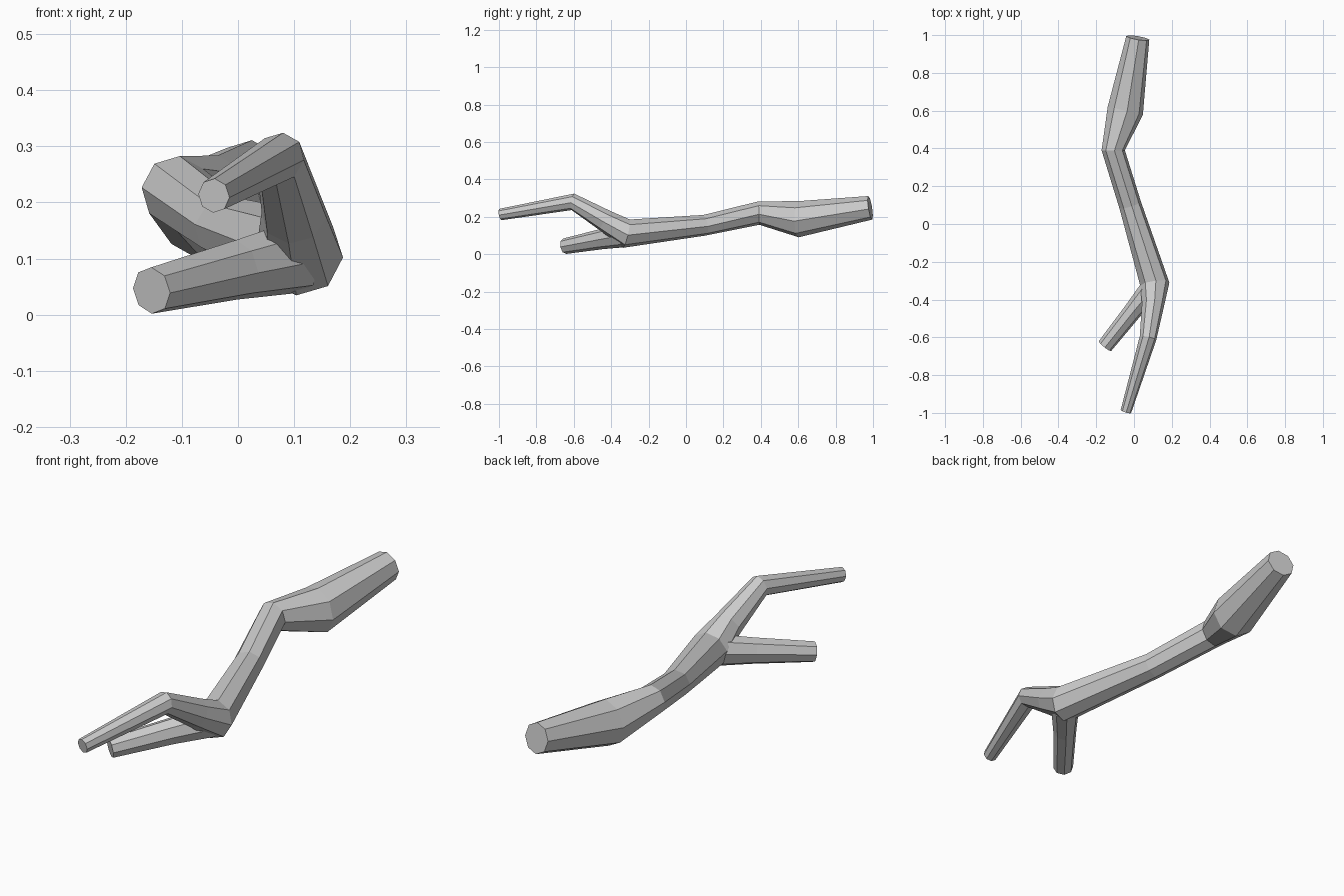
import bpy, bmesh, math
from mathutils import Vector

if "Cube" in bpy.data.objects:
    bpy.data.objects.remove(bpy.data.objects["Cube"])

SIDES = 8


def limb(name, rings, twist=-6):
    """Loft octagonal rings (x, y, z, radius across, radius up), front to back."""
    bm = bmesh.new()
    pts = [Vector(r[:3]) for r in rings]
    loops = []
    for i, (p, r) in enumerate(zip(pts, rings)):
        t = Vector((0, 0, 0))
        if i > 0:
            t += (p - pts[i - 1]).normalized()
        if i < len(pts) - 1:
            t += (pts[i + 1] - p).normalized()
        t.normalize()
        side = t.cross(Vector((0, 0, 1))).normalized()
        up = side.cross(t)
        loop = []
        for k in range(SIDES):
            a = math.radians(twist) + 2 * math.pi * k / SIDES
            loop.append(bm.verts.new(p + side * r[3] * math.cos(a) + up * r[4] * math.sin(a)))
        loops.append(loop)
    for a, b in zip(loops, loops[1:]):
        for k in range(SIDES):
            n = (k + 1) % SIDES
            bm.faces.new((a[k], a[n], b[n], b[k]))
    bm.faces.new(loops[0])
    bm.faces.new(loops[-1])
    bmesh.ops.recalc_face_normals(bm, faces=bm.faces)
    me = bpy.data.meshes.new(name)
    bm.to_mesh(me)
    bm.free()
    ob = bpy.data.objects.new(name, me)
    bpy.context.collection.objects.link(ob)
    return ob


# Main crooked branch, thin front tip to thick back end
branch = limb("branch", [
    (-0.043, -0.993, 0.212, 0.029, 0.031),
    (0.074, -0.605, 0.280, 0.045, 0.045),
    (0.100, -0.430, 0.178, 0.059, 0.060),
    (0.110, -0.318, 0.110, 0.078, 0.078),
    (-0.020, 0.100, 0.155, 0.060, 0.056),
    (-0.110, 0.390, 0.220, 0.062, 0.063),
    (-0.046, 0.600, 0.187, 0.096, 0.097),
    (0.020, 0.985, 0.248, 0.062, 0.064),
])

# Short side twig forking off low at the front left
twig = limb("side_twig", [
    (-0.154, -0.647, 0.043, 0.042, 0.042),
    (-0.002, -0.455, 0.080, 0.049, 0.054),
    (0.100, -0.330, 0.103, 0.060, 0.066),
])

# Fuse the twig into the branch
mod = branch.modifiers.new("fuse", 'BOOLEAN')
mod.operation = 'UNION'
mod.solver = 'EXACT'
mod.object = twig
bpy.context.view_layer.objects.active = branch
branch.select_set(True)
bpy.ops.object.modifier_apply(modifier=mod.name)
bpy.data.objects.remove(twig, do_unlink=True)
